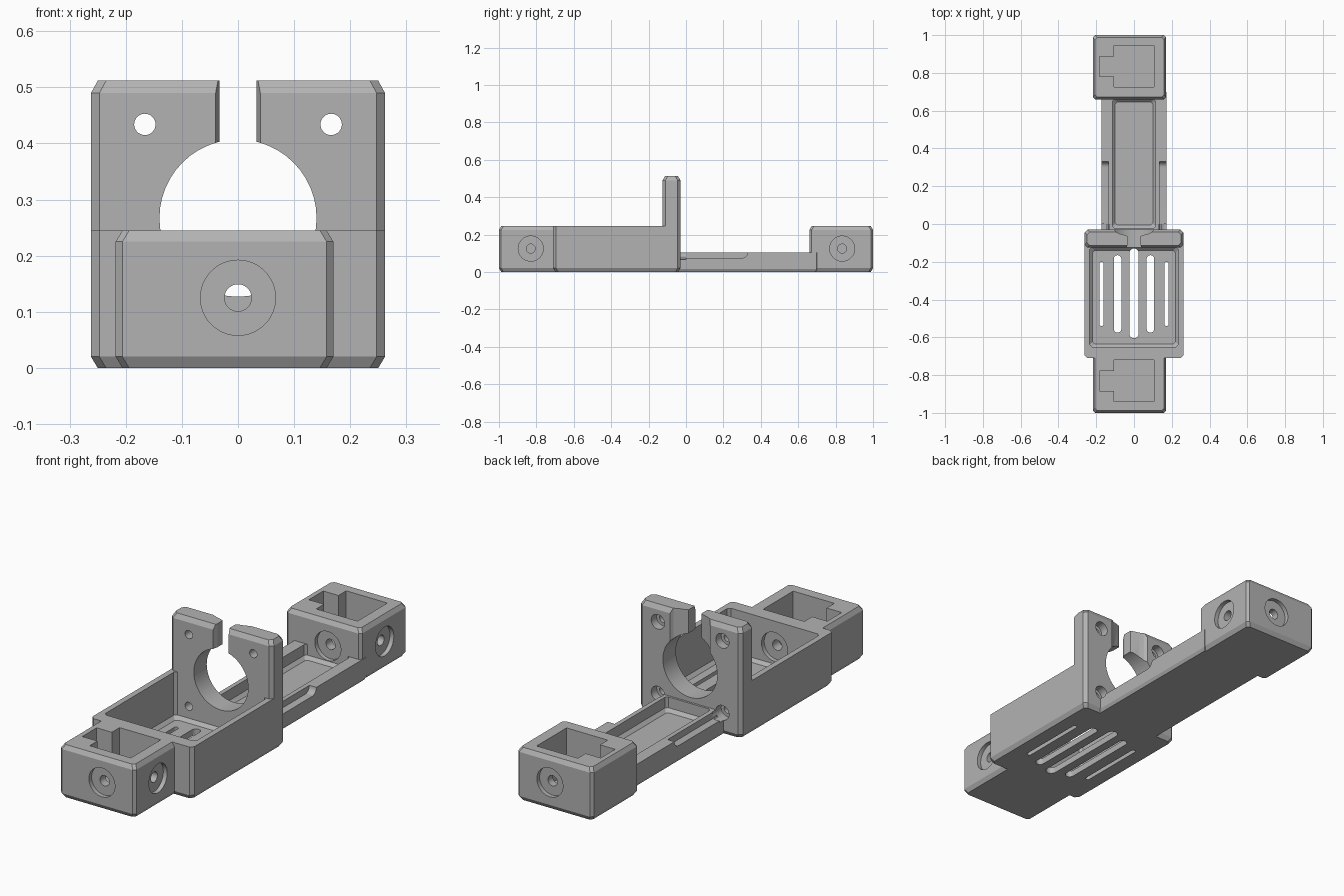
import bpy, bmesh, math
from mathutils import Matrix, Vector

cube = bpy.data.objects.get("Cube")
if cube:
    bpy.data.objects.remove(cube, do_unlink=True)

grey = bpy.data.materials.new("plain grey")
grey.use_nodes = True
grey.diffuse_color = (0.45, 0.45, 0.45, 1)
grey.node_tree.nodes["Principled BSDF"].inputs["Base Color"].default_value = (0.45, 0.45, 0.45, 1)


def make(name, bm):
    bmesh.ops.recalc_face_normals(bm, faces=bm.faces)
    mesh = bpy.data.meshes.new(name)
    bm.to_mesh(mesh)
    bm.free()
    mesh.materials.append(grey)
    obj = bpy.data.objects.new(name, mesh)
    bpy.context.collection.objects.link(obj)
    return obj


def loft(name, rings):
    """Closed solid through matching rings of points."""
    bm = bmesh.new()
    loops = [[bm.verts.new(p) for p in ring] for ring in rings]
    n = len(loops[0])
    for a, b in zip(loops, loops[1:]):
        for i in range(n):
            j = (i + 1) % n
            bm.faces.new((a[i], a[j], b[j], b[i]))
    bm.faces.new(loops[0][::-1])
    bm.faces.new(loops[-1])
    return make(name, bm)


def prism(name, outline, z0, z1):
    return loft(name, [[(x, y, z) for x, y in outline] for z in (z0, z1)])


def box(name, x0, x1, y0, y1, levels, corner):
    """Box with chamfered uprights; levels are (height, inset)."""
    rings = []
    for z, d in levels:
        a, b, e, f, c = x0 + d, x1 - d, y0 + d, y1 - d, corner
        rings.append([(a + c, e, z), (b - c, e, z), (b, e + c, z), (b, f - c, z),
                      (b - c, f, z), (a + c, f, z), (a, f - c, z), (a, e + c, z)])
    return loft(name, rings)


def rod(axis, start, end, u, v, r):
    """Cylinder cutter along x or y; u is the other level coordinate, v the height."""
    bm = bmesh.new()
    bmesh.ops.create_cone(bm, cap_ends=True, segments=48, radius1=r, radius2=r, depth=abs(end - start))
    mid = (start + end) / 2
    if axis == "x":
        place, turn = (mid, u, v), Matrix.Rotation(math.pi / 2, 4, "Y")
    else:
        place, turn = (u, mid, v), Matrix.Rotation(math.pi / 2, 4, "X")
    bmesh.ops.transform(bm, matrix=Matrix.Translation(Vector(place)) @ turn, verts=bm.verts)
    return make("hole_cutter", bm)


def combine(target, tools, operation):
    for tool in tools:
        tool.hide_render = True
        mod = target.modifiers.new("join", "BOOLEAN")
        mod.operation, mod.object, mod.solver = operation, tool, "EXACT"
        bpy.context.view_layer.update()
        graph = bpy.context.evaluated_depsgraph_get()
        result = bpy.data.meshes.new_from_object(target.evaluated_get(graph))
        target.modifiers.clear()
        target.data = result
        bpy.data.objects.remove(tool, do_unlink=True)


# Solid pieces: tray, clamp plate, beam and the two end blocks
H = 0.245
block = [(0, 0.012), (0.02, 0), (H - 0.02, 0), (H, 0.012)]
body = box("motor_mount_body", -0.262, 0.262, -0.71, -0.03, [(0, 0.012), (0.02, 0), (H, 0)], 0.015)
solids = [
    box("clamp_plate", -0.262, 0.262, -0.125, -0.03, [(0.1, 0), (0.49, 0), (0.512, 0.012)], 0.015),
    box("beam", -0.172, 0.172, -0.06, 0.7, [(0, 0.008), (0.015, 0), (0.105, 0)], 0.001),
    box("front_block", -0.218, 0.17, -1, -0.67, block, 0.012),
    box("back_block", -0.218, 0.17, 0.66, 1, block, 0.012),
]
combine(body, solids, "UNION")

# Tray cavity and beam channel, both eased at the floor
cuts = [
    box("tray_cavity", -0.235, 0.235, -0.65, -0.125, [(0.03, 0.015), (0.045, 0), (0.3, 0)], 0.012),
    box("beam_channel", -0.115, 0.115, -0.02, 0.66, [(0.04, 0.015), (0.055, 0), (0.2, 0)], 0.01),
]

# Vent slots with round ends
for x, r, y0, y1 in [(0, 0.025, -0.605, -0.13), (0.087, 0.02, -0.575, -0.165), (0.172, 0.01, -0.54, -0.2)]:
    half = [math.pi * i / 12 for i in range(13)]
    for s in ((1, -1) if x else (1,)):
        outline = [(s * x + r * math.cos(t), y1 - r + r * math.sin(t)) for t in half]
        outline += [(s * x - r * math.cos(t), y0 + r - r * math.sin(t)) for t in half]
        cuts.append(prism("vent_cutter", outline, -0.05, 0.1))

# Side grooves on the beam with a rounded far end
for s in (1, -1):
    end = [(0.3 + 0.03 * math.sin(t), 0.105 - 0.03 * math.cos(t))
           for t in [math.pi / 2 * i / 8 for i in range(9)]]
    path = [(-0.03, 0.075)] + end + [(0.33, 0.15), (-0.03, 0.15)]
    cuts.append(loft("groove_cutter", [[(s * x, y, z) for y, z in path] for x in (0.136, 0.2)]))

# Clamp bore, split gap with a flared back, and screw holes with wide backs
BORE_Z = 0.267
cuts.append(rod("y", -0.124 - 0.03, 0, 0, BORE_Z, 0.14))
side = [(0.045, -0.14), (0.033, -0.105), (0.033, -0.065), (0.045, -0.06),
        (0.075, -0.052), (0.095, -0.042), (0.11, -0.02)]
cuts.append(prism("gap_cutter", side + [(-x, y) for x, y in side[::-1]], 0.33, 0.6))
for x in (-0.166, 0.166):
    for z in (BORE_Z - 0.167, BORE_Z + 0.167):
        cuts.append(rod("y", -0.15, 0, x, z, 0.019))
        cuts.append(rod("y", -0.07, 0, x, z, 0.034))

# Keyed pockets and recessed screw holes in the end blocks
for y in (-0.83, 0.835):
    key = [(-0.105, -0.11), (0.107, -0.11), (0.107, 0.11), (-0.105, 0.11),
           (-0.105, 0.053), (-0.183, 0.053), (-0.183, -0.053), (-0.105, -0.053)]
    cuts.append(prism("pocket_cutter", [(px, y + py) for px, py in key], 0.03, 0.3))
    cuts.append(rod("x", 0.05, 0.2, y, 0.125, 0.024))
    cuts.append(rod("x", 0.15, 0.2, y, 0.125, 0.067))
for outer, inner in ((-1, -0.65), (1, 0.66)):
    s = 1 if outer > 0 else -1
    cuts.append(rod("y", outer + s * 0.05, inner - s * 0.05, 0, 0.125, 0.024))
    cuts.append(rod("y", outer + s * 0.05, outer - s * 0.02, 0, 0.125, 0.067))
    cuts.append(rod("y", inner - s * 0.05, inner + s * 0.02, 0, 0.125, 0.067))
combine(body, cuts, "DIFFERENCE")

# Smooth holes, crisp edges
bpy.ops.object.select_all(action="DESELECT")
body.select_set(True)
bpy.context.view_layer.objects.active = body
bpy.ops.object.shade_smooth_by_angle(angle=math.radians(18))
